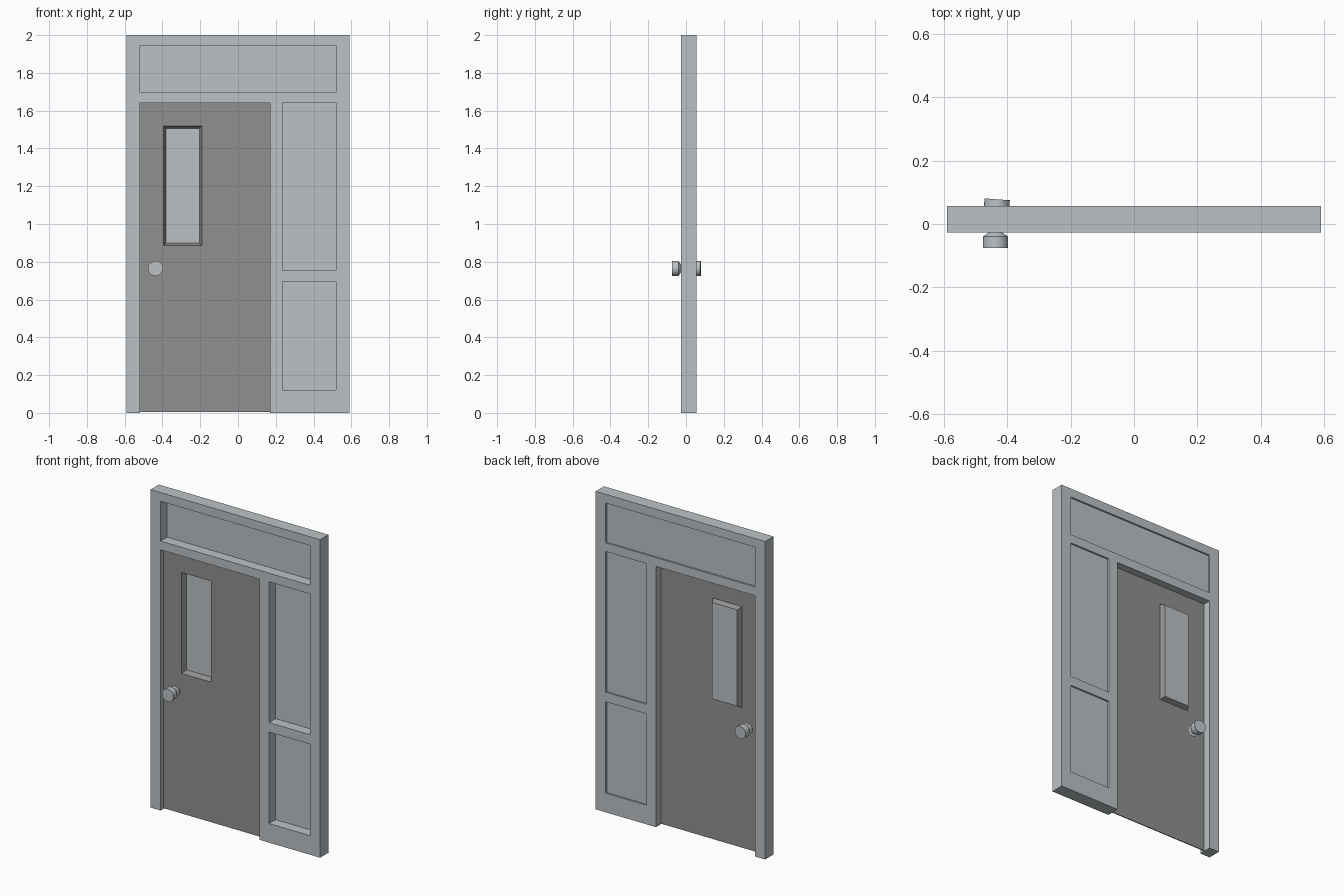
import bpy, bmesh, math

if "Cube" in bpy.data.objects:
    bpy.data.objects.remove(bpy.data.objects["Cube"])


def material(name, rgb):
    m = bpy.data.materials.new(name)
    m.use_nodes = True
    m.diffuse_color = (*rgb, 1)
    bsdf = next(n for n in m.node_tree.nodes if n.type == 'BSDF_PRINCIPLED')
    bsdf.inputs["Base Color"].default_value = (*rgb, 1)
    return m


light_grey = material("light_grey", (0.50, 0.54, 0.56))
dark_grey = material("dark_grey", (0.28, 0.28, 0.28))


def finish(name, bm, mat):
    bmesh.ops.remove_doubles(bm, verts=bm.verts, dist=1e-5)
    bmesh.ops.recalc_face_normals(bm, faces=bm.faces)
    me = bpy.data.meshes.new(name)
    bm.to_mesh(me)
    bm.free()
    me.materials.append(mat)
    ob = bpy.data.objects.new(name, me)
    bpy.context.collection.objects.link(ob)
    return ob


def slab(name, xs, zs, holes, y0, y1, mat):
    """Upright slab over a grid of cuts, leaving out the cells inside holes."""
    bm = bmesh.new()
    for xa, xb in zip(xs, xs[1:]):
        for za, zb in zip(zs, zs[1:]):
            cx, cz = (xa + xb) / 2, (za + zb) / 2
            if any(a < cx < b and c < cz < d for a, b, c, d in holes):
                continue
            bm.faces.new([bm.verts.new((x, y0, z)) for x, z in
                          ((xa, za), (xb, za), (xb, zb), (xa, zb))])
    bmesh.ops.remove_doubles(bm, verts=bm.verts, dist=1e-5)
    out = bmesh.ops.extrude_face_region(bm, geom=bm.faces[:], use_keep_orig=True)
    moved = [g for g in out["geom"] if isinstance(g, bmesh.types.BMVert)]
    bmesh.ops.translate(bm, verts=moved, vec=(0, y1 - y0, 0))
    return finish(name, bm, mat)


def rect(r):
    return slab_corners(*r)


def slab_corners(xa, xb, za, zb):
    return [(xa, za), (xb, za), (xb, zb), (xa, zb)]


# Frame with its door opening and three panel openings
FRONT, BACK = -0.027, 0.056
doorway = (-0.52, 0.17, 0, 1.64)
panels = {
    "transom_panel": (-0.52, 0.52, 1.695, 1.945),
    "upper_side_panel": (0.235, 0.52, 0.755, 1.64),
    "lower_side_panel": (0.235, 0.52, 0.12, 0.695),
}
openings = [doorway, *panels.values()]
xs = sorted({-0.59, 0.59, *(v for o in openings for v in o[:2])})
zs = sorted({0, 2, *(v for o in openings for v in o[2:])})
slab("door_frame", xs, zs, openings, FRONT, BACK, light_grey)

# Panes set close to the back of the frame
for name, (a, b, c, d) in panels.items():
    slab(name, [a, b], [c, d], [], 0.038, 0.045, light_grey)

# Thin door leaf with a window opening
DOOR_FRONT, DOOR_BACK = 0.002, 0.008
window = (-0.395, -0.19, 0.885, 1.52)
slab("door_leaf", [doorway[0], *window[:2], doorway[1]],
     [0.004, *window[2:], doorway[3]], [window], DOOR_FRONT, DOOR_BACK, dark_grey)

# Tapered window surround, sunk in front and standing proud at the back
pane = (-0.38, -0.205, 0.9, 1.505)
PANE_Y = 0.034
bm = bmesh.new()
outer = [bm.verts.new((x, DOOR_FRONT, z)) for x, z in rect(window)]
inner = [bm.verts.new((x, PANE_Y, z)) for x, z in rect(pane)]
for i in range(4):
    j = (i + 1) % 4
    bm.faces.new((outer[i], outer[j], inner[j], inner[i]))
finish("window_surround", bm, dark_grey)
slab("window_pane", pane[:2], pane[2:], [], PANE_Y - 0.002, PANE_Y, light_grey)


# Door knobs, turned from a profile of (radius, distance from the leaf)
def knob(name, y, direction, tilt):
    profile = [(0, 0), (0.032, 0), (0.032, 0.008), (0.02, 0.012), (0.02, 0.028),
               (0.04, 0.042), (0.04, 0.077), (0, 0.077)]
    bm = bmesh.new()
    verts = [bm.verts.new((r, d * direction, 0)) for r, d in profile]
    edges = [bm.edges.new(pair) for pair in zip(verts, verts[1:])]
    bmesh.ops.spin(bm, geom=verts + edges, cent=(0, 0, 0), axis=(0, 1, 0),
                   angle=math.tau, steps=24, use_merge=True)
    ob = finish(name, bm, light_grey)
    ob.location = (-0.437, y, 0.765)
    ob.rotation_euler.z = math.radians(tilt)
    bpy.ops.object.select_all(action='DESELECT')
    ob.select_set(True)
    bpy.context.view_layer.objects.active = ob
    bpy.ops.object.shade_smooth_by_angle(angle=math.radians(30))


knob("front_knob", DOOR_FRONT, -1, 0)
knob("back_knob", 0.001, 1, -4)
